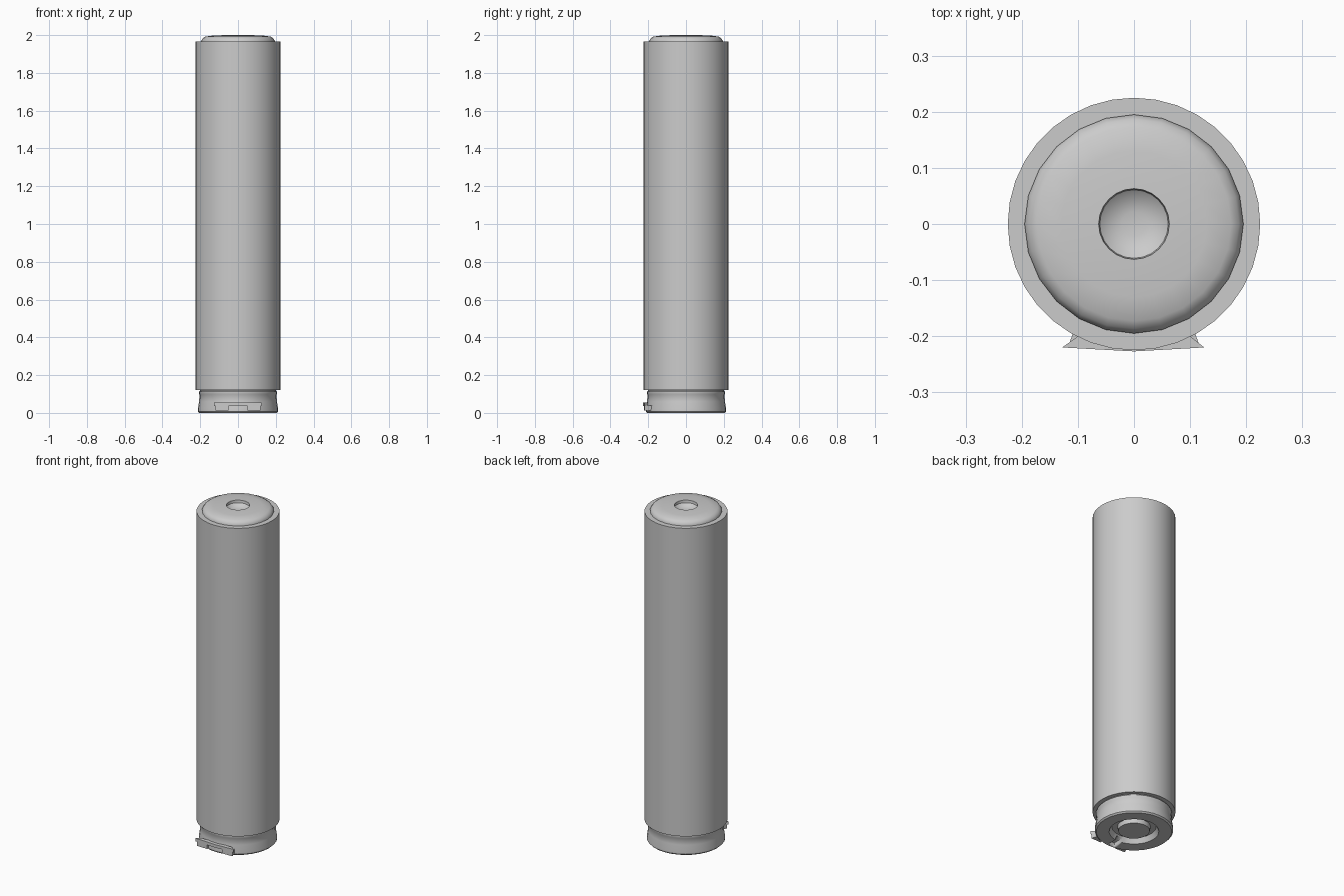
import bpy, bmesh, math

if "Cube" in bpy.data.objects:
    bpy.data.objects.remove(bpy.data.objects["Cube"])


def lathe(name, profile, sides=32):
    """Spin an (r, z) profile around the z axis."""
    bm = bmesh.new()
    verts = [bm.verts.new((r, 0, z)) for r, z in profile]
    edges = [bm.edges.new(p) for p in zip(verts, verts[1:])]
    bmesh.ops.spin(bm, geom=verts + edges, cent=(0, 0, 0), axis=(0, 0, 1),
                   angle=math.tau, steps=sides, use_duplicate=False)
    bmesh.ops.remove_doubles(bm, verts=bm.verts, dist=1e-4)
    bmesh.ops.recalc_face_normals(bm, faces=bm.faces)
    return finish(name, bm)


def prism(name, outline, z0, z1):
    """Extrude an (x, y) outline upwards."""
    bm = bmesh.new()
    face = bm.faces.new([bm.verts.new((x, y, z0)) for x, y in outline])
    ext = bmesh.ops.extrude_face_region(bm, geom=[face])["geom"]
    bmesh.ops.translate(bm, vec=(0, 0, z1 - z0),
                        verts=[v for v in ext if isinstance(v, bmesh.types.BMVert)])
    bmesh.ops.recalc_face_normals(bm, faces=bm.faces)
    return finish(name, bm)


def finish(name, bm):
    mesh = bpy.data.meshes.new(name)
    bm.to_mesh(mesh)
    bm.free()
    ob = bpy.data.objects.new(name, mesh)
    bpy.context.collection.objects.link(ob)
    bpy.ops.object.select_all(action='DESELECT')
    ob.select_set(True)
    bpy.context.view_layer.objects.active = ob
    bpy.ops.object.shade_smooth_by_angle(angle=math.radians(35))
    return ob


# Long outer tube
lathe("tube_body", [(0, 0.12), (0.225, 0.12), (0.225, 1.965), (0, 1.965)], 36)

# Domed top cap with a rounded dimple in the middle
lathe("top_cap", [(0.195, 1.96), (0.195, 1.97), (0.187, 1.983), (0.173, 1.992),
                  (0.13, 1.998), (0.063, 2.0), (0.061, 1.985), (0.045, 1.972),
                  (0.022, 1.967), (0, 1.966)], 24)

# Base collar: neck, ridge, flared foot, and ring groove underneath
base = lathe("base_collar", [(0, 0.125), (0.2, 0.125), (0.2, 0.118), (0.207, 0.112),
                             (0.207, 0.1), (0.204, 0.095), (0.206, 0.06),
                             (0.213, 0.02), (0.213, 0.008), (0.205, 0.0),
                             (0.135, 0.0), (0.12, 0.03), (0.09, 0.03),
                             (0.085, 0.005), (0, 0.005)])

# Keyway cut in the underside, from the groove to the front
cutter = prism("keyway_cutter", [(-0.02, -0.19), (0.02, -0.19),
                                 (0.02, -0.11), (-0.02, -0.11)], -0.02, 0.02)
cutter.hide_render = True
cutter.hide_set(True)
cut = base.modifiers.new("keyway", 'BOOLEAN')
cut.operation = 'DIFFERENCE'
cut.object = cutter

# Front latch: cross bar with two feet
prism("latch_bar", [(-0.128, -0.22), (0, -0.227), (0.125, -0.22),
                    (0.1, -0.2), (0, -0.2), (-0.1, -0.2)], 0.037, 0.055)
for side, label in ((-1, "left"), (1, "right")):
    prism("latch_foot_" + label, [(side * 0.05, -0.222), (side * 0.118, -0.22),
                                  (side * 0.1, -0.17), (side * 0.05, -0.17)],
          0.012, 0.038)
